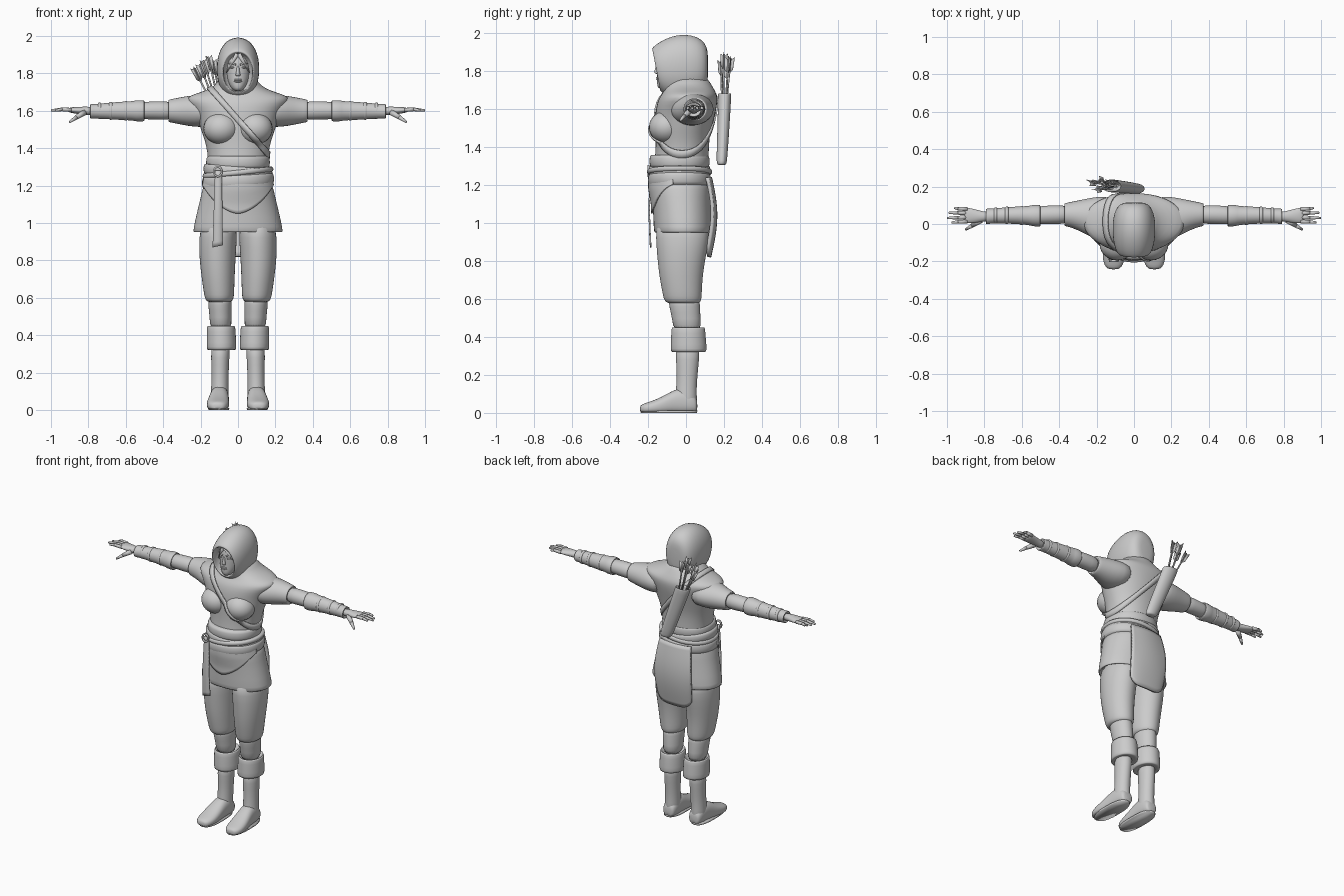
import bpy, bmesh, math
from mathutils import Vector, Matrix
from mathutils.bvhtree import BVHTree

MAT = bpy.data.materials.new("plain grey")
MAT.diffuse_color = (0.6, 0.6, 0.6, 1)


def finish(name, bm, subdiv=0, thick=0):
    bmesh.ops.recalc_face_normals(bm, faces=bm.faces)
    for f in bm.faces:
        f.smooth = True
    me = bpy.data.meshes.new(name)
    bm.to_mesh(me)
    bm.free()
    me.materials.append(MAT)
    ob = bpy.data.objects.new(name, me)
    bpy.context.collection.objects.link(ob)
    if thick:
        m = ob.modifiers.new("thickness", 'SOLIDIFY')
        m.thickness, m.offset = thick, 0
    if subdiv:
        m = ob.modifiers.new("smooth", 'SUBSURF')
        m.levels = m.render_levels = subdiv
    return ob


def loft(name, axis, rings, n=24, power=2.0, s=1, floor=None, subdiv=1):
    """rings: (position on axis, centre a, centre b, radius a, radius b, tilt)"""
    bm = bmesh.new()
    loops = []
    for r in rings:
        p, ca, cb, ra, rb = r[:5]
        tilt = r[5] if len(r) > 5 else 0
        loop = []
        for i in range(n):
            t = 2 * math.pi * i / n
            c, d = math.cos(t), math.sin(t)
            a = ra * math.copysign(abs(c) ** (2 / power), c)
            b = rb * math.copysign(abs(d) ** (2 / power), d)
            q = p + tilt * (b if axis == 'y' else a)
            v = {'x': (q, ca + a, cb + b), 'y': (ca + a, q, cb + b), 'z': (ca + a, cb + b, q)}[axis]
            z = v[2] if floor is None else max(v[2], floor)
            loop.append(bm.verts.new((v[0] * s, v[1], z)))
        loops.append(loop)
    for l0, l1 in zip(loops, loops[1:]):
        for i in range(n):
            bm.faces.new((l0[i], l0[(i + 1) % n], l1[(i + 1) % n], l1[i]))
    bm.faces.new(loops[0])
    bm.faces.new(loops[-1])
    return finish(name, bm, subdiv)


def grid(name, nu, nv, func, thick=0.008, closed=False):
    bm = bmesh.new()
    vs = [[bm.verts.new(func(i / nu, j / nv)) for j in range(nv + 1)] for i in range(nu if closed else nu + 1)]
    for i in range(nu):
        k = (i + 1) % len(vs)
        for j in range(nv):
            bm.faces.new((vs[i][j], vs[k][j], vs[k][j + 1], vs[i][j + 1]))
    return finish(name, bm, 0, thick)


def ball(name, centre, radii):
    bm = bmesh.new()
    bmesh.ops.create_uvsphere(bm, u_segments=24, v_segments=14, radius=1,
                              matrix=Matrix.Translation(centre) @ Matrix.Diagonal((*radii, 1)))
    return finish(name, bm)


def rod(name, p, q, r0, r1, n=10):
    p, q = Vector(p), Vector(q)
    d = q - p
    bm = bmesh.new()
    bmesh.ops.create_cone(bm, cap_ends=True, segments=n, radius1=r0, radius2=r1, depth=d.length,
                          matrix=Matrix.Translation((p + q) / 2) @ d.to_track_quat('Z', 'Y').to_matrix().to_4x4())
    return finish(name, bm)


# torso with shoulder mantle
torso = loft("torso", 'z', [
    (1.20, 0, -.03, .165, .14), (1.30, 0, -.025, .160, .145), (1.38, 0, -.02, .163, .14),
    (1.45, 0, -.018, .180, .142), (1.51, 0, -.012, .203, .15), (1.57, 0, -.004, .218, .157),
    (1.62, 0, .004, .248, .16), (1.660, 0, .012, .278, .155), (1.682, 0, .018, .262, .142),
    (1.705, 0, .017, .18, .132), (1.735, 0, .01, .118, .12), (1.78, 0, 0, .098, .105)], n=32, power=2.1)
bust = [ball("bust", (x, -.105, 1.505), (.095, .09, .085)) for x in (-.09, .09)]

# hood, face and fringe
loft("hood", 'y', [
    (.116, 0, 1.825, .035, .06), (.110, 0, 1.825, .072, .105), (.085, 0, 1.825, .096, .142),
    (.03, 0, 1.825, .114, .168), (-.05, 0, 1.823, .115, .171), (-.11, 0, 1.815, .108, .150, -.08),
    (-.145, 0, 1.811, .095, .125, -.16), (-.160, 0, 1.808, .083, .110, -.2),
    (-.155, 0, 1.806, .075, .103, -.2), (-.10, 0, 1.806, .078, .104, -.15)], n=32, power=2.15)
loft("face", 'z', [
    (1.705, 0, -.11, .018, .03), (1.72, 0, -.105, .036, .048), (1.755, 0, -.09, .056, .063),
    (1.80, 0, -.08, .066, .072), (1.85, 0, -.08, .069, .074), (1.89, 0, -.08, .058, .066), (1.92, 0, -.08, .03, .04)])
loft("nose", 'z', [(1.785, 0, -.148, .012, .012), (1.792, 0, -.152, .015, .019),
                   (1.81, 0, -.15, .009, .014), (1.845, 0, -.148, .007, .009)], n=10)
for z in (1.757, 1.766):
    ball("lip", (0, -.146, z), (.022, .011, .006))
for s in (-1, 1):
    ball("eye", (.028 * s, -.137, 1.832), (.014, .012, .007))
    rod("brow", (.012 * s, -.153, 1.848), (.05 * s, -.131, 1.853), .005, .003)
    for k in range(3):
        rod("hair_strand", (.004 * s, -.155, 1.905), ((.03 + .016 * k) * s, -.145 + .012 * k, 1.865 - .03 * k), .012, .003)

# limbs, built for both sides
for s in (-1, 1):
    loft("sleeve", 'x', [
        (.10, .03, 1.605, .12, .085), (.20, .03, 1.598, .118, .088), (.27, .042, 1.600, .09, .081),
        (.33, .05, 1.600, .07, .068), (.37, .05, 1.600, .062, .061), (.375, .05, 1.6, .056, .056), (.36, .05, 1.6, .04, .04)], s=s)
    loft("upper_arm", 'x', [(.34, .05, 1.60, .05, .05), (.42, .05, 1.602, .05, .05),
                            (.48, .048, 1.602, .05, .047), (.55, .045, 1.6, .045, .045)], s=s)
    loft("bracer", 'x', [
        (.51, .044, 1.6, .045, .045), (.498, .044, 1.6, .055, .053), (.505, .044, 1.6, .059, .058),
        (.55, .045, 1.6, .057, .057), (.555, .045, 1.6, .051, .052), (.63, .047, 1.6, .047, .049),
        (.71, .045, 1.599, .042, .043), (.77, .042, 1.597, .039, .038), (.785, .04, 1.597, .043, .040),
        (.795, .04, 1.597, .040, .036), (.78, .04, 1.597, .025, .025)], s=s)
    for x, r in ((.60, .052), (.68, .048), (.74, .044)):
        loft("bracer_strap", 'x', [(x - .01, .046, 1.6, r - .008, r - .006), (x - .008, .046, 1.6, r, r + .001),
                                   (x + .008, .046, 1.6, r, r + .001), (x + .01, .046, 1.6, r - .008, r - .006)], s=s)
    loft("palm", 'x', [(.77, .04, 1.598, .026, .024), (.81, .04, 1.600, .027, .023), (.85, .042, 1.602, .038, .02),
                       (.89, .046, 1.604, .043, .016), (.91, .047, 1.604, .04, .01)], n=16, s=s)
    for y0, y1, tip in ((.014, .008, .975), (.036, .032, 1.0), (.058, .060, .99), (.079, .086, .96)):
        rod("finger", (.89 * s, y0, 1.605), (.94 * s, (y0 + y1) / 2, 1.608), .011, .010)
        rod("finger_tip", (.94 * s, (y0 + y1) / 2, 1.608), (tip * s, y1, 1.602), .010, .006)
    rod("thumb", (.82 * s, .02, 1.592), (.865 * s, -.008, 1.565), .017, .012)
    rod("thumb_tip", (.863 * s, -.007, 1.566), (.9 * s, -.03, 1.54), .012, .006)

    loft("trouser_leg", 'z', [
        (1.03, .10, -.02, .095, .14), (.92, .107, -.018, .102, .142), (.82, .11, -.024, .098, .128),
        (.72, .107, -.027, .09, .115), (.63, .102, -.02, .082, .104), (.60, .1, -.018, .078, .1),
        (.585, .1, -.016, .070, .092), (.575, .1, -.012, .058, .08)], s=s)
    loft("knee", 'z', [(.63, .097, -.012, .062, .085), (.56, .097, -.008, .064, .082),
                       (.50, .093, .002, .058, .075), (.42, .092, .008, .06, .075)], s=s)
    loft("boot_cuff", 'z', [
        (.42, .09, .012, .055, .065), (.455, .09, .012, .068, .08), (.45, .09, .012, .077, .09),
        (.39, .089, .013, .078, .092), (.33, .088, .014, .081, .097), (.317, .088, .014, .075, .09),
        (.33, .09, .012, .05, .06)], s=s)
    loft("boot_shaft", 'z', [(.36, .093, .01, .052, .065), (.28, .095, .008, .049, .061), (.2, .096, .006, .046, .055),
                             (.13, .097, .002, .046, .054), (.07, .098, .0, .048, .058), (.03, .098, .0, .048, .058)], s=s)
    loft("boot_foot", 'y', [
        (.060, .097, .035, .03, .03), (.050, .097, .045, .043, .045), (.0, .098, .06, .05, .07),
        (-.05, .10, .06, .051, .068), (-.10, .104, .045, .056, .055), (-.15, .107, .032, .061, .042),
        (-.20, .109, .025, .058, .031), (-.232, .109, .022, .042, .024), (-.243, .109, .02, .022, .015)],
        power=2.4, s=s, floor=.006)
    loft("boot_sole", 'z', [(0, .103, -.09, .055, .148), (.012, .103, -.09, .057, .15)], power=2.6, s=s, subdiv=0)

# tunic skirt with overlays
SKIRT = [(1.25, -.033, .178, .155), (1.18, -.03, .19, .158), (1.10, -.022, .21, .152), (.96, -.014, .243, .157)]
loft("tunic_skirt", 'z', [(z, 0, y, rx, ry) for z, y, rx, ry in SKIRT] +
     [(.948, 0, -.014, .238, .152), (.955, 0, -.014, .22, .14), (1.05, 0, -.014, .18, .12)], n=32, power=2.1)


def on_skirt(t, z, out):
    for (z0, *a), (z1, *b) in zip(SKIRT, SKIRT[1:]):
        if z >= z1:
            break
    k = (z0 - z) / (z0 - z1)
    y, rx, ry = [p + (q - p) * k for p, q in zip(a, b)]
    return Vector(((rx + out) * math.sin(t), y - (ry + out) * math.cos(t), z))


def apron(u, v):
    t = (u * 2 - 1) * 1.35
    bottom = 1.05 + .16 * abs(math.sin(t)) ** 1.6
    return on_skirt(t, 1.24 + (bottom - 1.24) * v, .007)


def back_flap(u, v):
    x = (u * 2 - 1) * (.115 + .02 * math.sin(v * 2.6))
    z = 1.24 - v * (.42 - .05 * abs(u * 2 - 1) ** 5)
    return Vector((x, .128 + .028 * math.sin(v * 3.3) - 1.3 * x * x * (1 - .5 * v), z))


grid("front_apron", 32, 10, apron)
grid("back_flap", 16, 16, back_flap, .018)


# waist wraps and belt
def band(name, z0, z1, rx, ry, tilt=0):
    loft(name, 'z', [(z, 0, -.034, rx - d, ry - d, tilt) for z, d in
                     ((z0, .02), (z0, .002), ((z0 + z1) / 2, -.003), (z1, .002), (z1, .02))], n=32, power=2.1)


band("upper_wrap", 1.29, 1.36, .170, .158)
band("middle_wrap", 1.245, 1.305, .184, .162, -.08)
band("lower_wrap", 1.19, 1.26, .192, .166, .06)
band("belt", 1.255, 1.285, .189, .171, .10)
grid("hanging_belt_end", 2, 16, lambda u, v: Vector((
    -.105 - .003 * v + (u - .5) * (.036 + .02 * v), -.185 - .008 * math.sin(v * 3), 1.28 - .41 * v + .012 * u * v)), .008)
bm = bmesh.new()
for k in range(16):
    t = k * math.pi / 8
    for r in (.017, .026):
        bm.verts.new((-.108 + r * math.cos(t), -.197, 1.275 + r * 1.2 * math.sin(t)))
bm.verts.ensure_lookup_table()
for k in range(16):
    i, j = 2 * k, 2 * ((k + 1) % 16)
    bm.faces.new([bm.verts[q] for q in (i, i + 1, j + 1, j)])
finish("buckle", bm, 0, .01)

# shoulder strap wrapped around the torso
bpy.context.view_layer.update()
deps = bpy.context.evaluated_depsgraph_get()
trees = [BVHTree.FromObject(o, deps) for o in [torso] + bust]


def strap(u, v):
    t = 2 * math.pi * u
    d = Vector((.66 * math.cos(t), math.sin(t), -.75 * math.cos(t)))
    d.normalize()
    c = Vector((.02, 0, 1.53)) + Vector((.75, 0, .66)) * (v - .5) * .03
    hits = [h[0] for h in (tr.ray_cast(c + d, -d) for tr in trees) if h[0]]
    r = max([(h - c).length for h in hits], default=.15)
    return c + d * (r + .006)


grid("quiver_strap", 64, 2, strap, .008, closed=True)

# quiver and arrows
loft("quiver", 'z', [
    (1.305, .022, .188, .025, .018), (1.312, .02, .188, .040, .026), (1.34, .010, .189, .045, .029),
    (1.50, -.052, .197, .05, .032), (1.67, -.118, .204, .054, .035), (1.685, -.122, .204, .054, .035),
    (1.685, -.122, .204, .047, .029), (1.60, -.09, .2, .04, .022)], n=20)
for x, y, z in ((-.235, .225, 1.83), (-.205, .185, 1.85), (-.185, .235, 1.87), (-.16, .20, 1.89), (-.135, .225, 1.87)):
    base, tip = Vector((-.10 + (x + .18) * .4, .2 + (y - .21) * .4, 1.6)), Vector((x, y, z))
    rod("arrow_shaft", base, tip, .005, .005, 8)
    d = (tip - base).normalized()
    side = d.cross(Vector((0, 1, 0))).normalized()
    bm = bmesh.new()
    for k in range(3):
        w = Matrix.Rotation(k * 2 * math.pi / 3 + x * 20, 3, d) @ side
        pts = (tip - d * .085, tip - d * .065 + w * .018, tip + d * .005 + w * .022, tip - d * .012)
        bm.faces.new([bm.verts.new(p) for p in pts])
    finish("arrow_feathers", bm, 0, .003)
